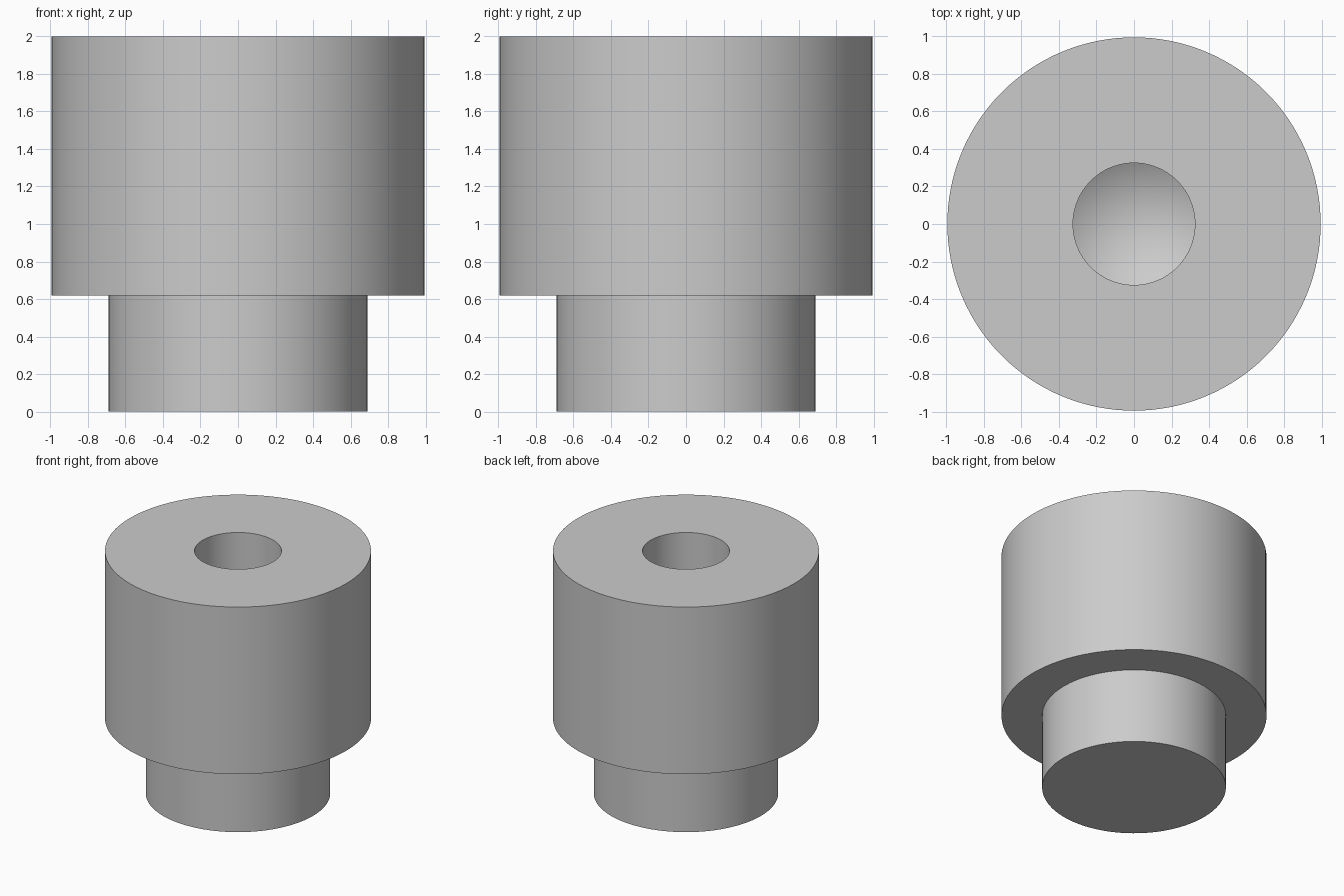
import bpy
import bmesh
import math

cube = bpy.data.objects.get("Cube")
if cube:
    bpy.data.objects.remove(cube, do_unlink=True)

SEGMENTS = 128
BODY_R, POST_R, HOLE_R = 0.995, 0.69, 0.325
HEIGHT, SHOULDER_Z = 2.0, 0.62
HOLE_FLOOR = 0.95
TIP_Z = HOLE_FLOOR - HOLE_R / math.tan(math.radians(59))

# Plain grey metal
grey = bpy.data.materials.new("plain_grey")
grey.use_nodes = True
colour = (0.6, 0.6, 0.6, 1)
grey.diffuse_color = colour
grey.node_tree.nodes["Principled BSDF"].inputs["Base Color"].default_value = colour


def lathe(name, profile):
    """Spin a radius/height profile round the z axis into a closed solid."""
    bm = bmesh.new()
    verts = [bm.verts.new((r, 0, z)) for r, z in profile]
    edges = [bm.edges.new(pair) for pair in zip(verts, verts[1:])]
    bmesh.ops.spin(bm, geom=verts + edges, cent=(0, 0, 0), axis=(0, 0, 1),
                   angle=math.tau, steps=SEGMENTS, use_merge=True)
    bmesh.ops.remove_doubles(bm, verts=bm.verts, dist=0.0001)
    bmesh.ops.recalc_face_normals(bm, faces=bm.faces)
    mesh = bpy.data.meshes.new(name)
    bm.to_mesh(mesh)
    bm.free()
    mesh.materials.append(grey)
    obj = bpy.data.objects.new(name, mesh)
    bpy.context.collection.objects.link(obj)
    return obj


# Stepped body: post, shoulder, wide drum, and a drilled hole with conical end
body = lathe("stepped_body", [
    (0, 0), (POST_R, 0), (POST_R, SHOULDER_Z),
    (BODY_R, SHOULDER_Z), (BODY_R, HEIGHT),
    (HOLE_R, HEIGHT), (HOLE_R, HOLE_FLOOR), (0, TIP_Z),
])

# Smooth round walls with crisp rims
bpy.ops.object.select_all(action="DESELECT")
body.select_set(True)
bpy.context.view_layer.objects.active = body
bpy.ops.object.shade_smooth_by_angle(angle=math.radians(30))
